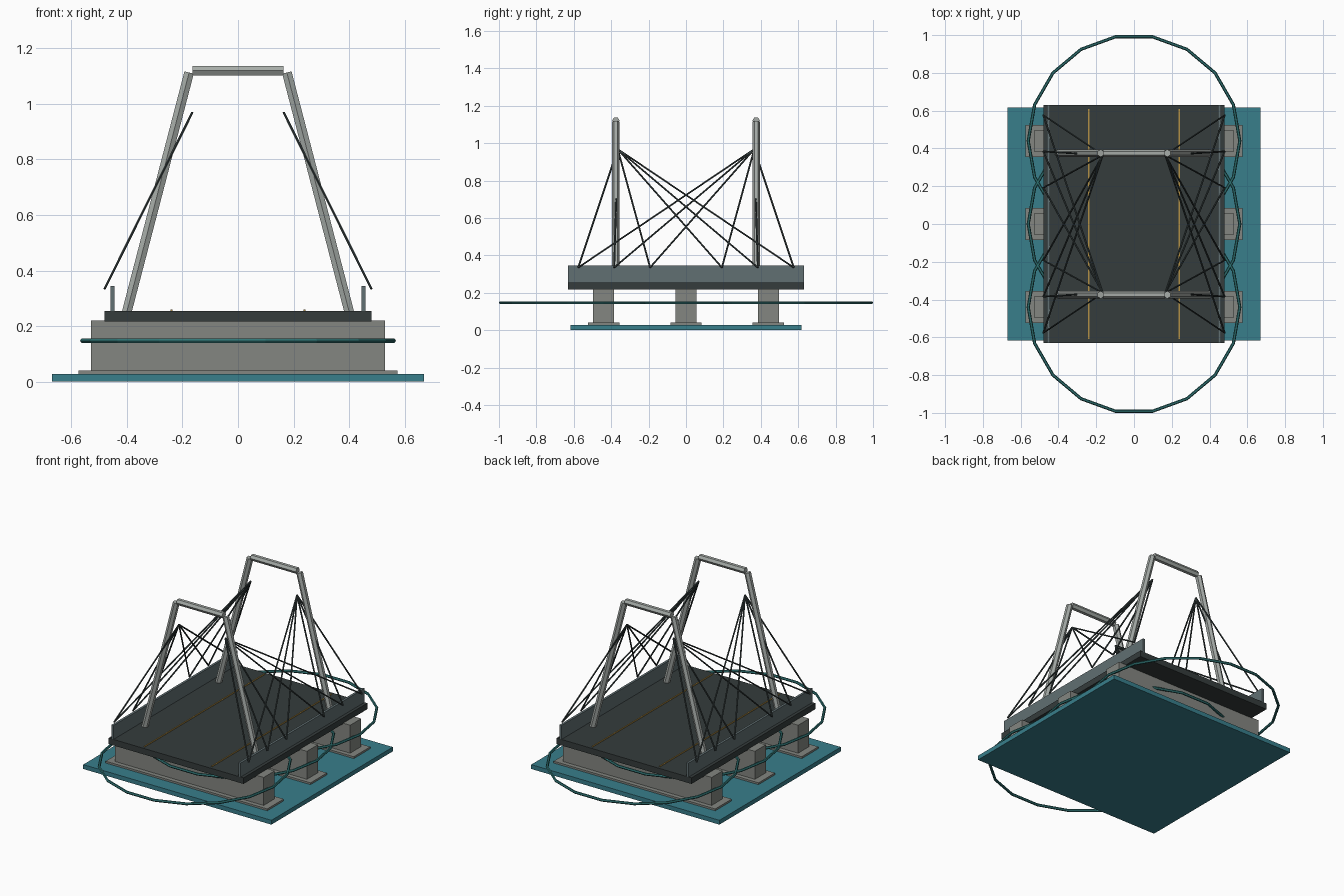
import bpy, bmesh, math
from mathutils import Vector, Matrix

if "Cube" in bpy.data.objects:
    bpy.data.objects.remove(bpy.data.objects["Cube"])


def material(name, rgb):
    m = bpy.data.materials.new(name)
    m.diffuse_color = (*rgb, 1)
    m.use_nodes = True
    m.node_tree.nodes["Principled BSDF"].inputs["Base Color"].default_value = m.diffuse_color
    return m


WATER = material("water", (0.04, 0.21, 0.26))
RIPPLE = material("ripple", (0.03, 0.18, 0.18))
STONE = material("stone", (0.23, 0.24, 0.22))
ASPHALT = material("asphalt", (0.035, 0.045, 0.045))
RAIL = material("rail", (0.12, 0.16, 0.17))
STEEL = material("steel", (0.38, 0.41, 0.39))
CABLE = material("cable", (0.04, 0.055, 0.055))
PAINT = material("paint", (0.45, 0.28, 0.06))


def finish(name, bm, mat):
    bmesh.ops.recalc_face_normals(bm, faces=bm.faces)
    me = bpy.data.meshes.new(name)
    bm.to_mesh(me)
    bm.free()
    me.materials.append(mat)
    ob = bpy.data.objects.new(name, me)
    bpy.context.collection.objects.link(ob)
    return ob


def box(name, x, y, z, mat):
    """Box from (min, max) pairs on each axis."""
    bm = bmesh.new()
    size = [b - a for a, b in (x, y, z)]
    mid = [(a + b) / 2 for a, b in (x, y, z)]
    bmesh.ops.create_cube(bm, size=1, matrix=Matrix.Translation(mid) @ Matrix.Diagonal((*size, 1)))
    return finish(name, bm, mat)


def rod(name, a, b, r, mat, sides=6):
    """Prism between two points, with a corner towards y."""
    a, b = Vector(a), Vector(b)
    d = (b - a).normalized()
    u = Vector((0, 1, 0))
    u = (u - d * u.dot(d)).normalized()
    v = d.cross(u)
    bm = bmesh.new()
    ends = []
    for p in (a, b):
        ends.append([bm.verts.new(p + r * (u * math.cos(t) + v * math.sin(t)))
                     for t in (2 * math.pi * i / sides for i in range(sides))])
    lo, hi = ends
    for i in range(sides):
        j = (i + 1) % sides
        bm.faces.new((lo[i], lo[j], hi[j], hi[i]))
    bm.faces.new(lo[::-1])
    bm.faces.new(hi)
    return finish(name, bm, mat)


# Water slab and road deck
box("water_base", (-0.67, 0.67), (-0.617, 0.617), (0, 0.028), WATER)
box("road_deck", (-0.48, 0.48), (-0.63, 0.63), (0.216, 0.255), ASPHALT)

# Piers with footings and a ripple ring around each
for i, y in enumerate((-0.44, 0, 0.44), 1):
    box(f"pier_{i}", (-0.53, 0.53), (y - 0.056, y + 0.056), (0.028, 0.22), STONE)
    box(f"pier_footing_{i}", (-0.575, 0.575), (y - 0.084, y + 0.084), (0.024, 0.04), STONE)
    bpy.ops.mesh.primitive_torus_add(major_segments=18, minor_segments=6, major_radius=0.56,
                                     minor_radius=0.0085, location=(0, y, 0.147))
    ring = bpy.context.object
    ring.name = f"ripple_ring_{i}"
    ring.data.materials.append(RIPPLE)

# Parapets and lane lines on each side
for side, s in (("left", -1), ("right", 1)):
    box(f"parapet_{side}", sorted((s * 0.445, s * 0.46)), (-0.63, 0.63), (0.25, 0.345), RAIL)
    box(f"lane_line_{side}", sorted((s * 0.235, s * 0.243)), (-0.61, 0.61), (0.25, 0.259), PAINT)

# Portal towers with fans of stay cables
for end, e in (("front", -1), ("back", 1)):
    y = e * 0.375
    rod(f"tower_crossbeam_{end}", (-0.163, y, 1.12), (0.163, y, 1.12), 0.02, STEEL)
    for side, s in (("left", -1), ("right", 1)):
        rod(f"tower_leg_{end}_{side}", (s * 0.402, y, 0.245), (s * 0.176, y, 1.113), 0.02, STEEL)
        for n, k in enumerate((-3, -2, -1, 1, 2, 3), 1):
            rod(f"stay_cable_{end}_{side}_{n}", (s * 0.165, e * 0.365, 0.968),
                (s * 0.48, k * 0.192, 0.335), 0.0048, CABLE)
